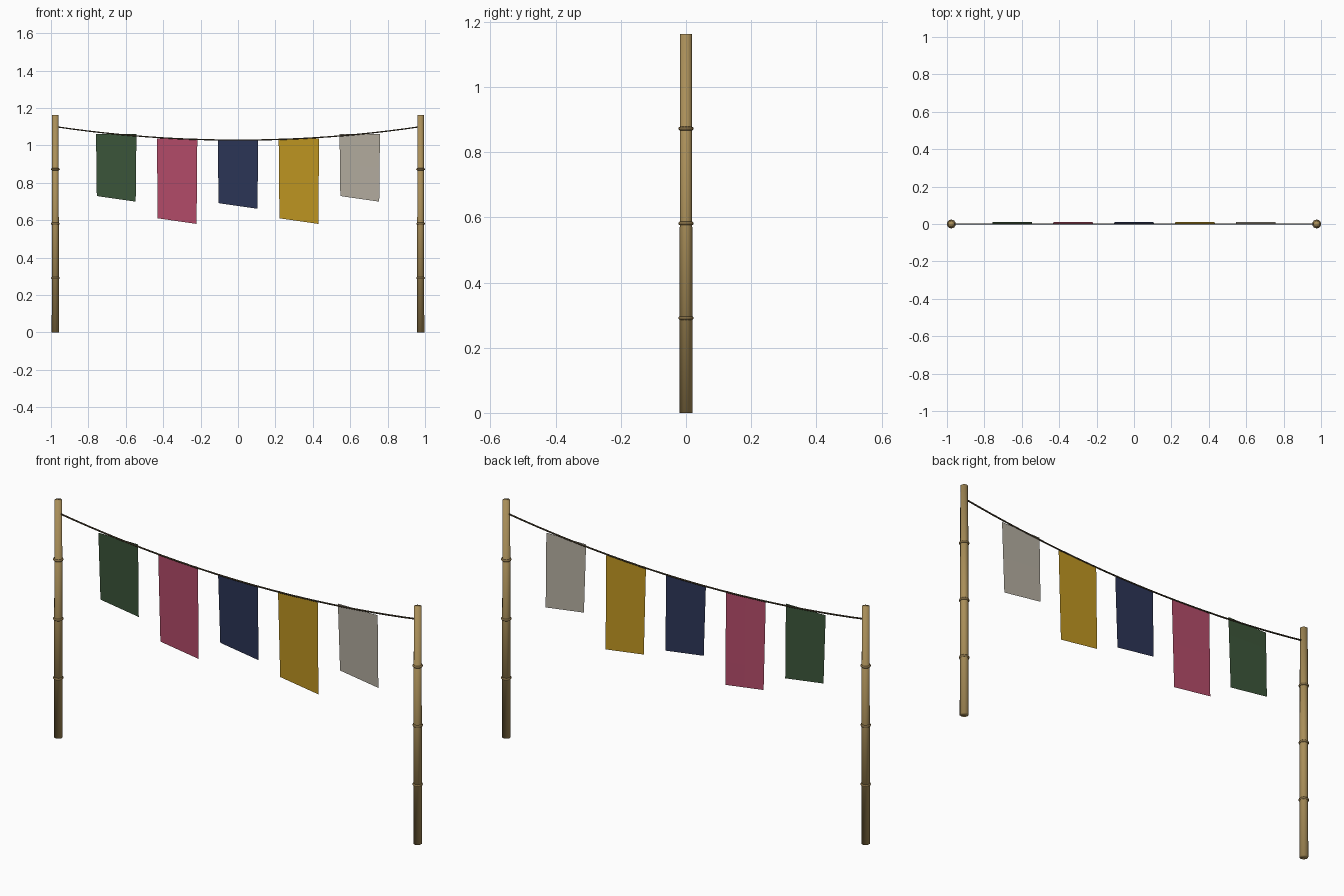
import bpy, bmesh, math

if "Cube" in bpy.data.objects:
    bpy.data.objects.remove(bpy.data.objects["Cube"])


def material(name, rgb):
    """Flat material from 0-255 display colour."""
    def lin(c):
        c /= 255
        return c / 12.92 if c <= 0.04045 else ((c + 0.055) / 1.055) ** 2.4
    m = bpy.data.materials.new(name)
    m.diffuse_color = (*[lin(c) for c in rgb], 1)
    m.use_nodes = True
    m.node_tree.nodes["Principled BSDF"].inputs["Base Color"].default_value = m.diffuse_color
    return m


bamboo = material("bamboo", (170, 143, 89))
node = material("dark_bamboo", (128, 106, 66))
cord = material("dark_cord", (70, 60, 42))

HEIGHT = 1.163
POLE_X = 0.9765
ROPE_LOW, ROPE_SAG = 1.028, 0.072


def rope_z(x):
    return ROPE_LOW + ROPE_SAG * (x / POLE_X) ** 2


# Bamboo poles: tapered, with raised rings at each quarter of the height
for side, x in (("left", -POLE_X), ("right", POLE_X)):
    bpy.ops.mesh.primitive_cone_add(vertices=10, radius1=0.0205, radius2=0.0178,
                                    depth=HEIGHT, location=(x, 0, HEIGHT / 2))
    pole = bpy.context.object
    pole.name = side + "_pole"
    pole.data.materials.append(bamboo)
    bpy.ops.object.shade_smooth()
    for i in (1, 2, 3):
        bpy.ops.mesh.primitive_torus_add(major_segments=16, minor_segments=8,
                                         major_radius=0.0175, minor_radius=0.006,
                                         location=(x, 0, HEIGHT * i / 4))
        ring = bpy.context.object
        ring.name = f"{side}_pole_ring_{i}"
        ring.data.materials.append(node)
        bpy.ops.object.shade_smooth()

# Sagging rope swept along a shallow parabola
curve = bpy.data.curves.new("rope", 'CURVE')
curve.dimensions = '3D'
curve.bevel_depth = 0.0038
curve.bevel_resolution = 1
curve.use_fill_caps = True
spline = curve.splines.new('POLY')
STEPS = 24
spline.points.add(STEPS)
for i, p in enumerate(spline.points):
    x = POLE_X * (2 * i / STEPS - 1)
    p.co = (x, 0, rope_z(x), 1)
curve.materials.append(cord)
bpy.context.collection.objects.link(bpy.data.objects.new("rope", curve))


# Cloth flags: slightly tapered sheets with a slanted hem, drifting back
def flag(name, x, length, mat, rows=4, cols=2):
    top = rope_z(x) + 0.001
    bm = bmesh.new()
    grid = []
    for r in range(rows + 1):
        v = r / rows
        half = 0.108 - 0.004 * v
        row = []
        for c in range(cols + 1):
            u = 2 * c / cols - 1
            drop = (length + 0.015 * u) * v
            row.append(bm.verts.new((x + u * half, 0.011 * v, top - drop)))
        grid.append(row)
    for a, b in zip(grid, grid[1:]):
        for c in range(cols):
            bm.faces.new((a[c], b[c], b[c + 1], a[c + 1]))
    mesh = bpy.data.meshes.new(name)
    bm.to_mesh(mesh)
    bm.free()
    mesh.materials.append(mat)
    bpy.context.collection.objects.link(bpy.data.objects.new(name, mesh))


flags = [("green", (60, 86, 58), 0.347), ("pink", (180, 76, 106), 0.442),
         ("navy", (44, 53, 87), 0.353), ("mustard", (191, 150, 34), 0.442),
         ("grey", (180, 173, 160), 0.347)]
for i, (colour, rgb, length) in enumerate(flags):
    flag(colour + "_flag", (i - 2) * 0.3255, length, material(colour + "_cloth", rgb))
